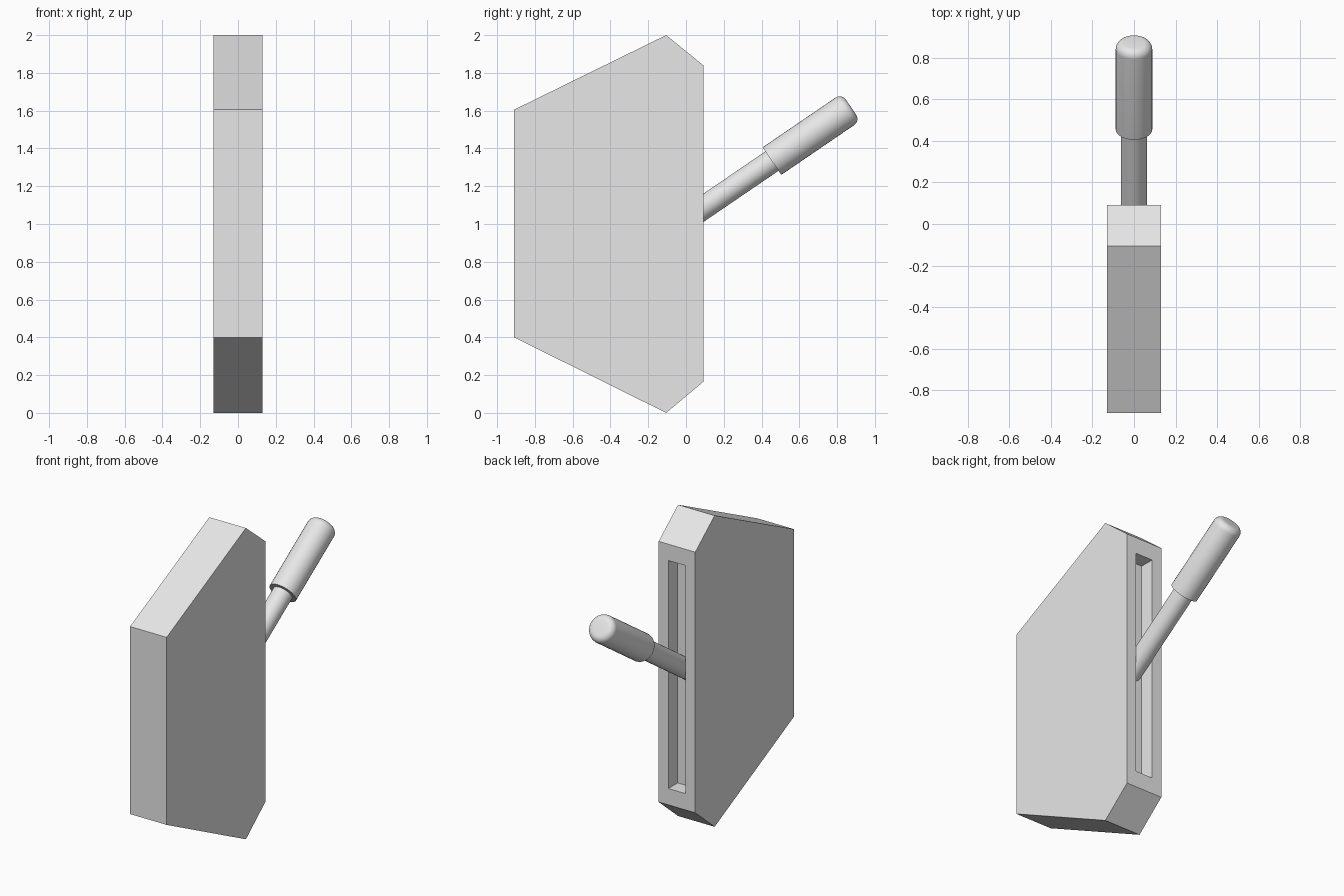
import bpy, bmesh
from math import pi, sin, cos, radians
from mathutils import Vector

cube = bpy.data.objects.get("Cube")
if cube:
    bpy.data.objects.remove(cube, do_unlink=True)

grey = bpy.data.materials.new("light grey")
grey.use_nodes = True
grey.diffuse_color = (0.8, 0.8, 0.8, 1)
grey.node_tree.nodes["Principled BSDF"].inputs["Base Color"].default_value = (0.8, 0.8, 0.8, 1)


def add_object(name, bm):
    bmesh.ops.recalc_face_normals(bm, faces=bm.faces[:])
    mesh = bpy.data.meshes.new(name)
    bm.to_mesh(mesh)
    bm.free()
    mesh.materials.append(grey)
    obj = bpy.data.objects.new(name, mesh)
    bpy.context.collection.objects.link(obj)
    return obj


def lathe(name, profile, base, tilt):
    """Turn a (radius, height) profile round z, then lean it towards +y."""
    bm = bmesh.new()
    verts = [bm.verts.new((r, 0, h)) for r, h in profile]
    edges = [bm.edges.new(pair) for pair in zip(verts, verts[1:])]
    bmesh.ops.spin(bm, geom=verts + edges, axis=(0, 0, 1), cent=(0, 0, 0),
                   angle=2 * pi, steps=32, use_merge=True)
    bmesh.ops.remove_doubles(bm, verts=bm.verts[:], dist=0.0005)
    obj = add_object(name, bm)
    obj.location = base
    obj.rotation_euler.x = -tilt
    bpy.ops.object.select_all(action='DESELECT')
    obj.select_set(True)
    bpy.context.view_layer.objects.active = obj
    bpy.ops.object.shade_smooth_by_angle(angle=radians(40))
    return obj


# Housing: six-sided side outline given thickness along x
half_width = 0.13
outline = [(-0.91, 0.4), (-0.105, 0), (0.092, 0.165),
           (0.092, 1.84), (-0.105, 2), (-0.91, 1.605)]
bm = bmesh.new()
side = bm.faces.new([bm.verts.new((-half_width, y, z)) for y, z in outline])
extruded = bmesh.ops.extrude_face_region(bm, geom=[side])["geom"]
bmesh.ops.translate(bm, vec=(2 * half_width, 0, 0),
                    verts=[g for g in extruded if isinstance(g, bmesh.types.BMVert)])
bmesh.ops.recalc_face_normals(bm, faces=bm.faces[:])

# Slot: inset in the back face and sunk into the housing
back = max(bm.faces, key=lambda f: f.normal.y)
bmesh.ops.inset_region(bm, faces=[back], thickness=0.05)
for v in back.verts:
    v.co.x = 0.061 if v.co.x > 0 else -0.061
    v.co.z = 1.735 if v.co.z > 1 else 0.27
floor = bmesh.ops.extrude_discrete_faces(bm, faces=[back])["faces"][0]
bmesh.ops.translate(bm, vec=(0, -0.095, 0), verts=floor.verts[:])
add_object("housing", bm)

# Lever: thin rod rising out of the slot, with a round-ended grip
tilt = radians(90 - 34.3)
axis = Vector((0, sin(tilt), cos(tilt)))
grip_base = Vector((0, 0.455, 1.333))
rod_length = 0.6
lathe("lever_rod", [(0, 0), (0.062, 0), (0.062, rod_length + 0.05), (0, rod_length + 0.05)],
      grip_base - axis * rod_length, tilt)

radius, length, bevel = 0.088, 0.507, 0.04
tip = [(radius - bevel + bevel * cos(a), length - bevel + bevel * sin(a))
       for a in (i * pi / 12 for i in range(7))]
lathe("lever_grip", [(0, 0), (radius, 0)] + tip + [(0, length)], grip_base, tilt)
